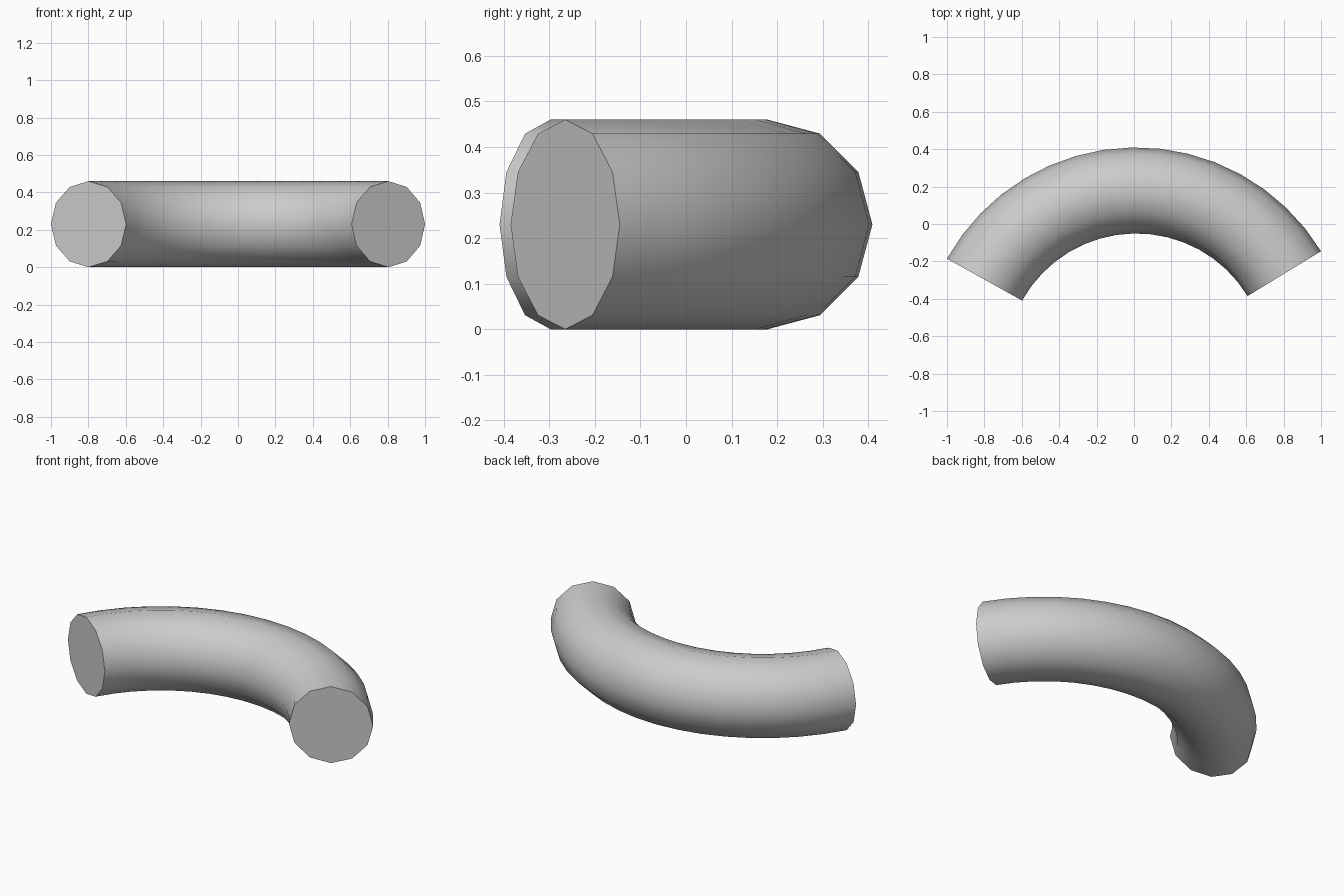
import bpy, bmesh
from math import radians, sin, cos, pi
from mathutils import Vector

if "Cube" in bpy.data.objects:
    bpy.data.objects.remove(bpy.data.objects["Cube"])

TUBE_R = 0.23        # radius of the cross-section
BEND_R = 0.928       # radius of the centre line
START, END = radians(31.4), radians(150.9)
SIDES, STEPS = 12, 16

bm = bmesh.new()

# Rings of the bent tube
rings = []
for i in range(STEPS + 1):
    a = START + (END - START) * i / STEPS
    ring = []
    for j in range(SIDES):
        t = 2 * pi * j / SIDES
        r = BEND_R + TUBE_R * cos(t)
        ring.append(bm.verts.new((r * cos(a), r * sin(a), TUBE_R * sin(t))))
    rings.append(ring)

# Tube wall
for a, b in zip(rings, rings[1:]):
    for j in range(SIDES):
        k = (j + 1) % SIDES
        bm.faces.new((a[j], b[j], b[k], a[k]))

# Flat end caps
bm.faces.new(rings[0])
bm.faces.new(rings[-1])
bmesh.ops.recalc_face_normals(bm, faces=bm.faces)

# Centre in plan and stand on the ground
xs = [v.co.x for v in bm.verts]
ys = [v.co.y for v in bm.verts]
shift = Vector((-(min(xs) + max(xs)) / 2, -(min(ys) + max(ys)) / 2, TUBE_R))
bmesh.ops.translate(bm, verts=bm.verts, vec=shift)

mesh = bpy.data.meshes.new("curved_tube")
bm.to_mesh(mesh)
bm.free()
tube = bpy.data.objects.new("curved_tube", mesh)
bpy.context.collection.objects.link(tube)

# Smooth wall with crisp cap edges
bpy.context.view_layer.objects.active = tube
tube.select_set(True)
bpy.ops.object.shade_smooth_by_angle(angle=radians(40))
